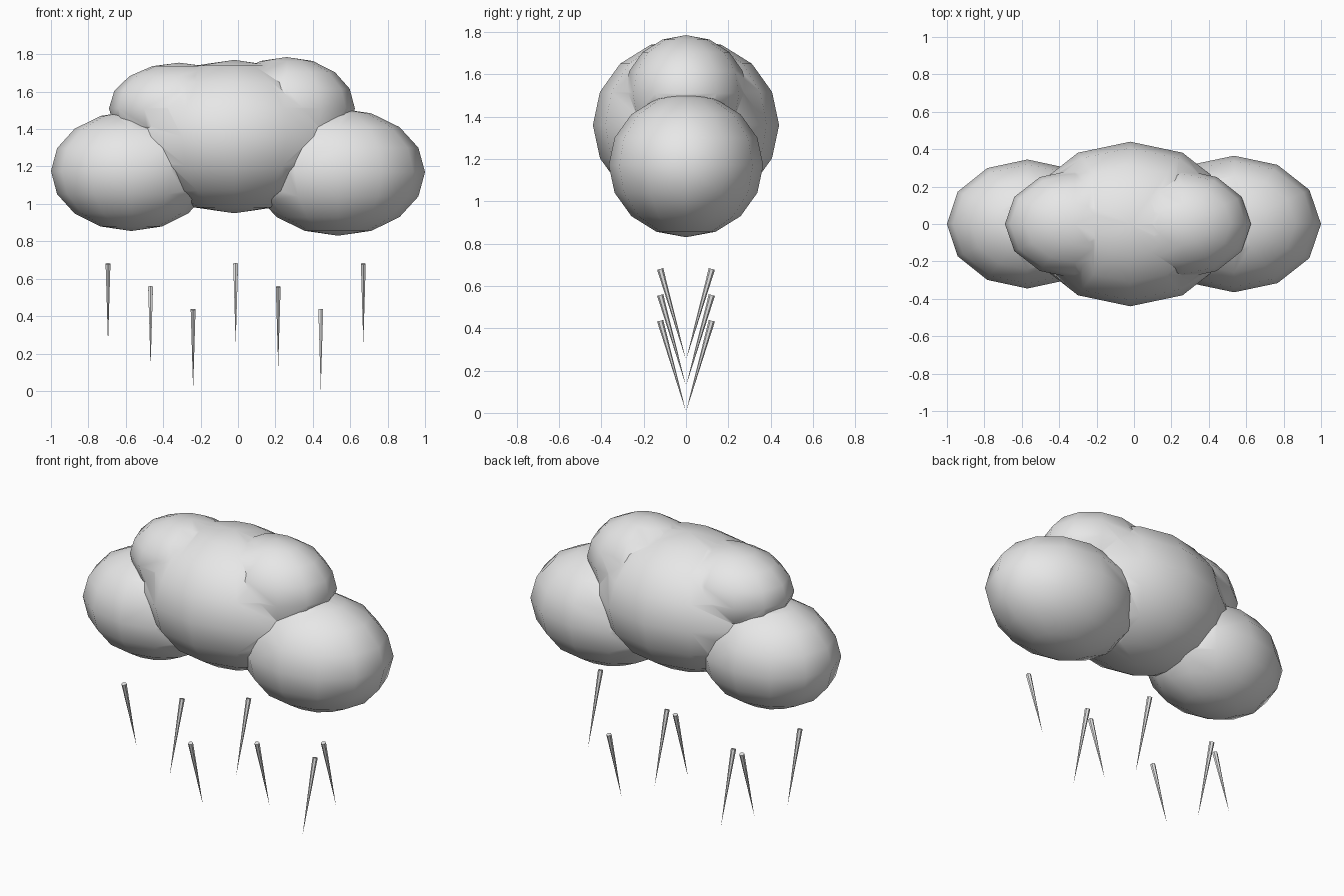
import bpy
import math
from mathutils import Vector

if "Cube" in bpy.data.objects:
    bpy.data.objects.remove(bpy.data.objects["Cube"])

grey = bpy.data.materials.new("soft_grey")
grey.diffuse_color = (0.8, 0.8, 0.8, 1)
grey.use_nodes = True
grey.node_tree.nodes["Principled BSDF"].inputs["Base Color"].default_value = grey.diffuse_color


def puff(name, centre, radii):
    """Squashed low-poly ball, one lobe of the cloud."""
    bpy.ops.mesh.primitive_uv_sphere_add(segments=12, ring_count=8, radius=1, location=centre)
    ob = bpy.context.object
    ob.name = name
    ob.scale = radii
    bpy.ops.object.transform_apply(location=False, rotation=False, scale=True)
    ob.data.materials.append(grey)
    return ob


# Cloud: a wide middle lobe with four lobes merged into it
cloud = puff("cloud", (-0.02, 0, 1.36), (0.56, 0.44, 0.41))
lobes = [
    puff("left_lobe", (-0.57, 0, 1.175), (0.43, 0.345, 0.32)),
    puff("right_lobe", (0.535, 0, 1.17), (0.465, 0.365, 0.34)),
    puff("upper_left_lobe", (-0.315, 0, 1.51), (0.375, 0.29, 0.245)),
    puff("upper_right_lobe", (0.26, 0, 1.51), (0.365, 0.29, 0.275)),
]
bpy.context.view_layer.objects.active = cloud
for lobe in lobes:
    union = cloud.modifiers.new("merge", 'BOOLEAN')
    union.operation = 'UNION'
    union.solver = 'EXACT'
    union.object = lobe
    bpy.ops.object.modifier_apply(modifier=union.name)
for lobe in lobes:
    bpy.data.objects.remove(lobe)
bpy.ops.object.select_all(action='DESELECT')
cloud.select_set(True)
bpy.ops.object.shade_smooth_by_angle(angle=math.radians(40))

# Raindrops: thin spikes, alternately leaning forwards and backwards
LENGTH = 0.43
for i in range(7):
    x = -0.695 + i * 0.2275
    top_z = (0.68, 0.557, 0.435)[i % 3]
    top = Vector((x, -0.122 if i % 2 == 0 else 0.122, top_z))
    tip = Vector((x, 0, top_z - LENGTH))
    axis = tip - top
    bpy.ops.mesh.primitive_cone_add(
        vertices=6, radius1=0.015, radius2=0, depth=axis.length,
        location=(top + tip) / 2,
        rotation=axis.to_track_quat('Z', 'Y').to_euler())
    drop = bpy.context.object
    drop.name = f"raindrop_{i + 1}"
    drop.data.materials.append(grey)
